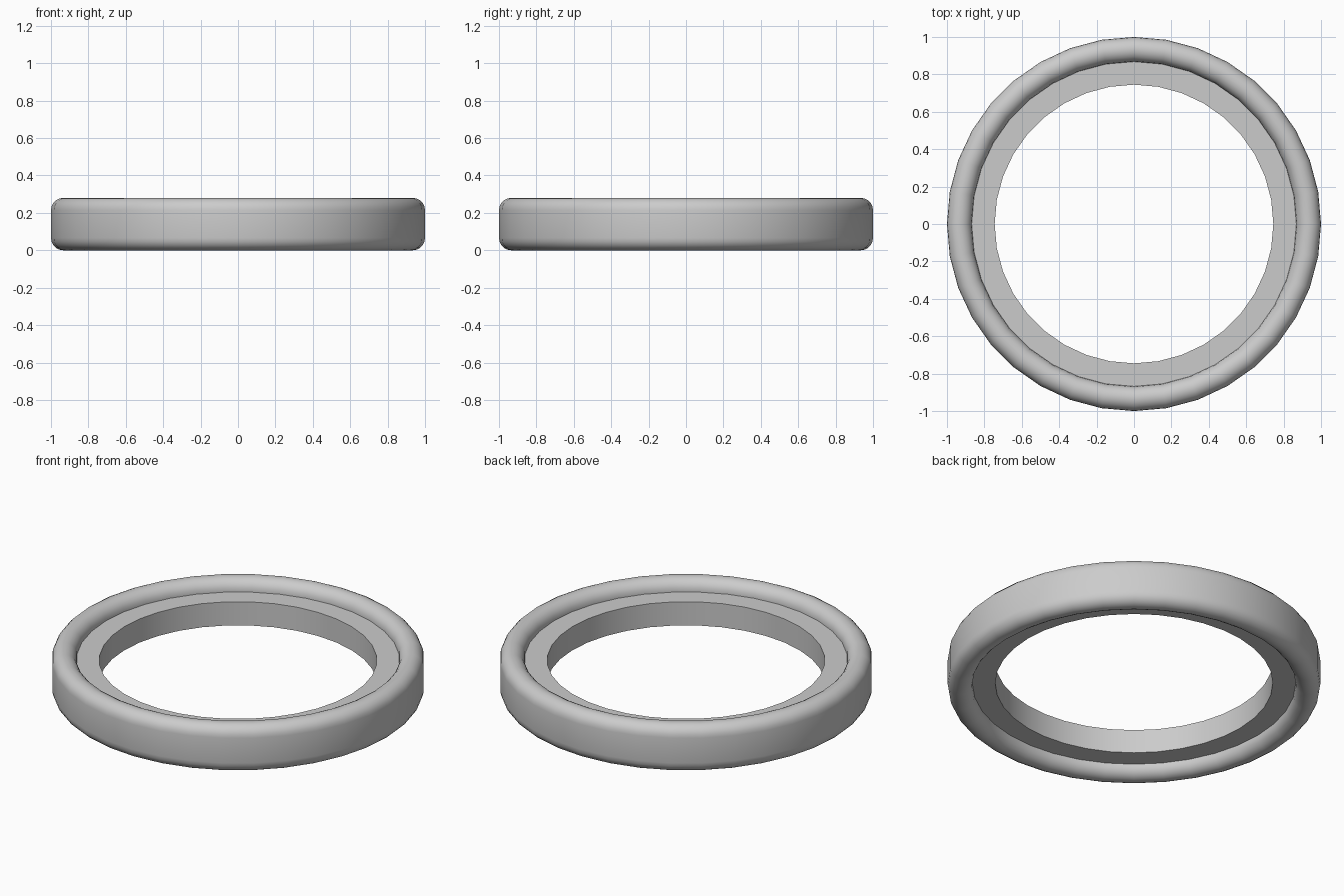
import bpy
import bmesh
from math import cos, sin, pi, radians

old = bpy.data.objects.get("Cube")
if old:
    bpy.data.objects.remove(old)

SIDES = 36
HEIGHT = 0.28

grey = bpy.data.materials.new("light grey")
grey.use_nodes = True
colour = (0.6, 0.6, 0.6, 1)
grey.diffuse_color = colour
grey.node_tree.nodes["Principled BSDF"].inputs["Base Color"].default_value = colour


def lathe(name, profile, angle):
    """Revolve a closed (radius, height) profile around the z axis."""
    bm = bmesh.new()
    rings = []
    for i in range(SIDES):
        a = 2 * pi * i / SIDES
        rings.append([bm.verts.new((r * cos(a), r * sin(a), z)) for r, z in profile])
    n = len(profile)
    for i in range(SIDES):
        a, b = rings[i], rings[(i + 1) % SIDES]
        for j in range(n):
            k = (j + 1) % n
            bm.faces.new((a[j], b[j], b[k], a[k]))
    bmesh.ops.recalc_face_normals(bm, faces=bm.faces)
    mesh = bpy.data.meshes.new(name)
    bm.to_mesh(mesh)
    bm.free()
    mesh.materials.append(grey)
    obj = bpy.data.objects.new(name, mesh)
    bpy.context.collection.objects.link(obj)
    bpy.ops.object.select_all(action="DESELECT")
    obj.select_set(True)
    bpy.context.view_layer.objects.active = obj
    bpy.ops.object.shade_smooth_by_angle(angle=radians(angle))
    return obj


# Outer rim: a tall band with fully rounded top and bottom
tube, mid, steps = 0.066, 0.934, 10
arc = [(cos(pi * i / steps), sin(pi * i / steps)) for i in range(steps + 1)]
top = [(mid + tube * c, HEIGHT - tube + tube * s) for c, s in arc]
bottom = [(mid - tube * c, tube - tube * s) for c, s in arc]
lathe("outer_rim", top + bottom, 40)

# Inner band: a flat, half-height ring set into the rim
low, high = 0.07, 0.21
lathe("inner_band", [(0.745, low), (0.9, low), (0.9, high), (0.745, high)], 30)
